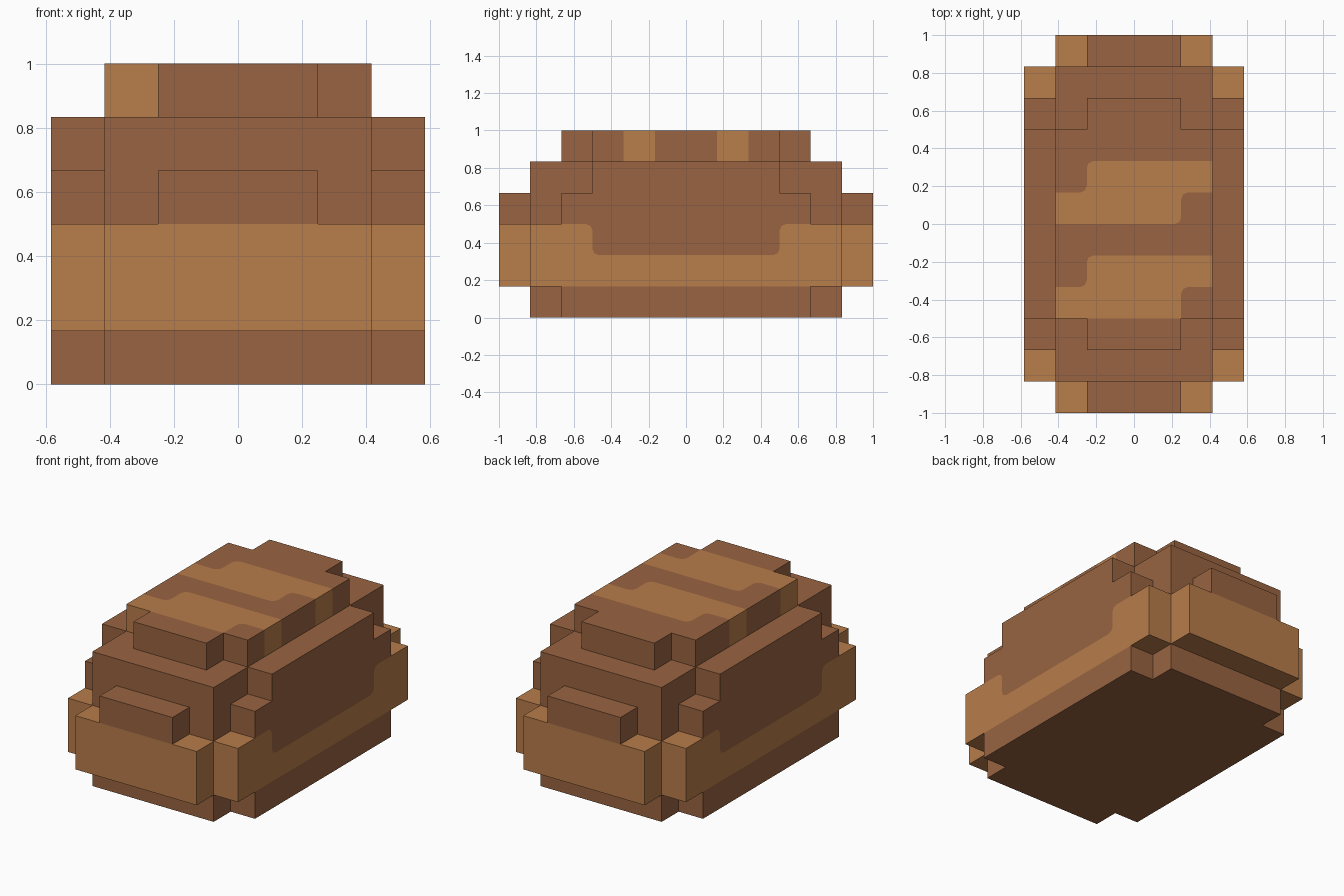
import bpy
import bmesh
from itertools import product
from mathutils import Vector

old = bpy.data.objects.get("Cube")
if old:
    bpy.data.objects.remove(old, do_unlink=True)

UNIT = 1 / 6      # size of one block
ROUND = 0.035     # rounding of the painted corners


def make_material(name, rgb):
    mat = bpy.data.materials.new(name)
    mat.use_nodes = True
    mat.diffuse_color = (*rgb, 1)
    bsdf = next(n for n in mat.node_tree.nodes if n.type == 'BSDF_PRINCIPLED')
    bsdf.inputs["Base Color"].default_value = (*rgb, 1)
    return mat


MATERIALS = [make_material("dark_crust", (0.319, 0.127, 0.053)),
             make_material("light_crust", (0.479, 0.205, 0.069))]


def block(xs, ys, zs):
    """All cells in half-open index ranges."""
    return set(product(range(*xs), range(*ys), range(*zs)))


# Colour rules per cell: True means light crust
def plain(x, y, z):
    return False


def stripes(x, y, z):
    return (y in (-3, 0) and x < 2) or (y in (-2, 1) and x > -2)


def side_band(x, y, z):
    return z == 1 or (z == 2 and not -3 <= y < 3)


def end_band(x, y, z):
    return z in (1, 2)


def side(x):
    xs = (x, x + 1)
    return (block(xs, (-4, 4), (0, 4)) | block(xs, (-5, 5), (1, 3))
            | block(xs, (-3, 3), (4, 5)))


def end(y):
    ys = (y, y + 1)
    return block((-2, 3), ys, (1, 3)) | block((-1, 2), ys, (3, 4))


# Parts of the loaf, each a set of cells with a colour rule
PARTS = {
    "loaf_core": (block((-2, 3), (-5, 5), (0, 5)), plain),
    "loaf_top": (block((-2, 3), (-3, 3), (5, 6))
                 | block((-1, 2), (-4, 4), (5, 6)), stripes),
    "left_side": (side(3), side_band),
    "right_side": (side(-3), side_band),
    "front_end": (end(-6), end_band),
    "back_end": (end(5), end_band),
}
SOLID = set().union(*(cells for cells, rule in PARTS.values()))


def round_painted_corners(bm):
    """Soften colour-boundary corners that lie inside a flat surface."""
    corners = [v for v in bm.verts
               if len(v.link_edges) == 2 and len(v.link_faces) == 2
               and v.link_faces[0].normal.dot(v.link_faces[1].normal) > 0.99]
    for v in corners:
        middle = Vector()
        for edge in list(v.link_edges):
            new_vert = bmesh.utils.edge_split(edge, v, ROUND / edge.calc_length())[1]
            middle += new_vert.co / 2
        v.co = v.co.lerp(middle, 0.59)


def build_part(name, cells, rule):
    bm = bmesh.new()
    for cell in sorted(cells):
        centre = Vector(cell) + Vector((0, 0.5, 0.5))
        for axis, sign in product(range(3), (-1, 1)):
            n = Vector()
            n[axis] = sign
            if tuple(int(c + d) for c, d in zip(cell, n)) in SOLID:
                continue
            u = Vector((n.y, n.z, n.x))
            v = n.cross(u)
            ring = (u + v, v - u, -u - v, u - v)
            face = bm.faces.new([bm.verts.new((centre + (n + r) / 2) * UNIT)
                                 for r in ring])
            face.material_index = int(rule(*cell))
    # Merge the cell faces into clean flat panels
    bmesh.ops.remove_doubles(bm, verts=bm.verts[:], dist=0.001)
    bmesh.ops.dissolve_limit(bm, angle_limit=0.01, verts=bm.verts[:],
                             edges=bm.edges[:], delimit={'MATERIAL'})
    bm.normal_update()
    round_painted_corners(bm)
    mesh = bpy.data.meshes.new(name)
    bm.to_mesh(mesh)
    bm.free()
    for mat in MATERIALS:
        mesh.materials.append(mat)
    bpy.context.collection.objects.link(bpy.data.objects.new(name, mesh))


for part_name, (part_cells, part_rule) in PARTS.items():
    build_part(part_name, part_cells, part_rule)
